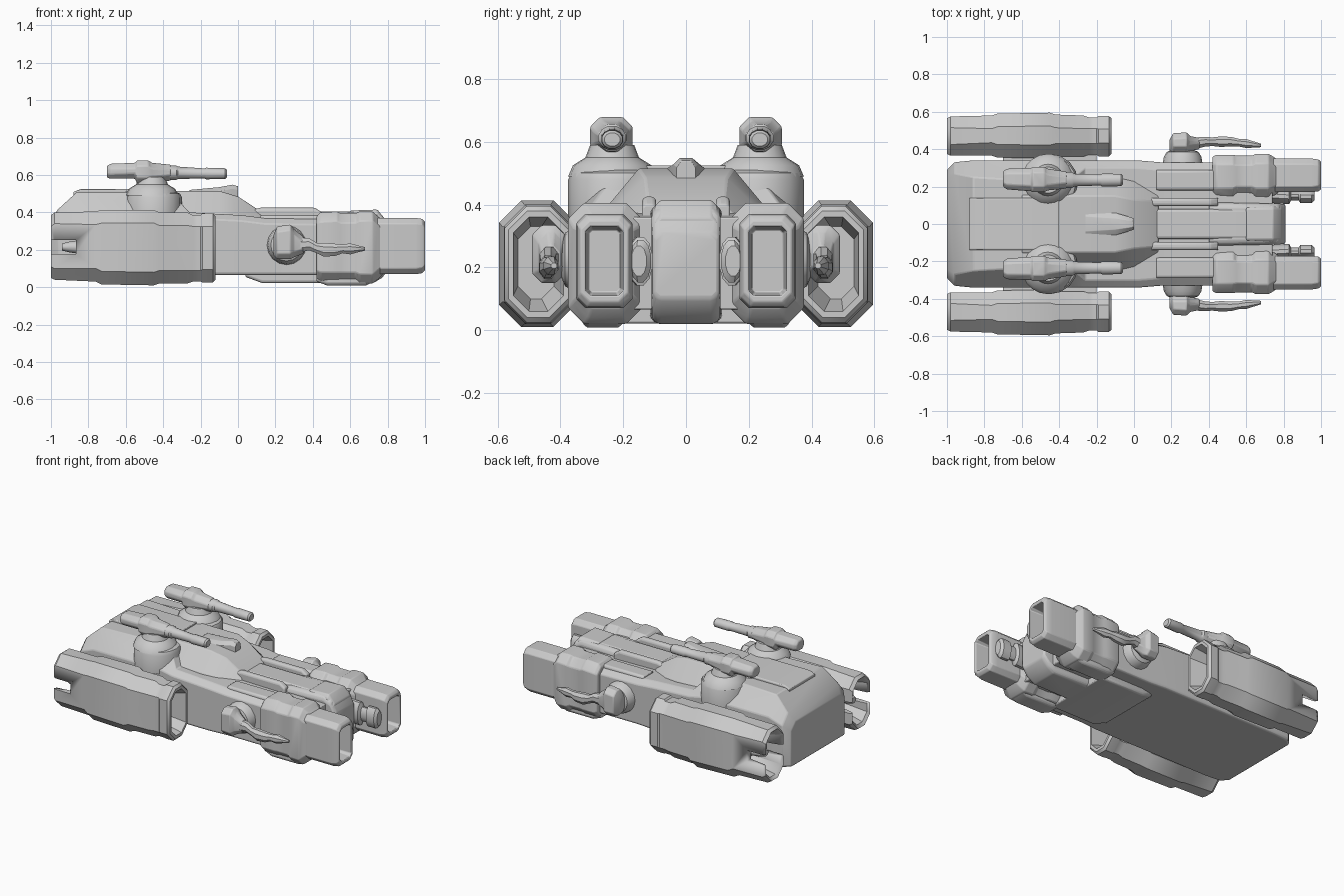
import bpy, bmesh, math
from mathutils import Vector, Matrix


def finish(name, bm, mirror=False, bevel=0.0, angle=35):
    bmesh.ops.recalc_face_normals(bm, faces=bm.faces)
    me = bpy.data.meshes.new(name)
    bm.to_mesh(me)
    bm.free()
    ob = bpy.data.objects.new(name, me)
    bpy.context.collection.objects.link(ob)
    if bevel:
        b = ob.modifiers.new("soft_edges", 'BEVEL')
        b.width, b.segments, b.limit_method = bevel, 2, 'ANGLE'
        b.angle_limit = math.radians(30)
    if mirror:
        m = ob.modifiers.new("mirror", 'MIRROR')
        m.use_axis = (False, True, False)
        m.use_mirror_merge = False
    bpy.ops.object.select_all(action='DESELECT')
    ob.select_set(True)
    bpy.context.view_layer.objects.active = ob
    bpy.ops.object.shade_smooth_by_angle(angle=math.radians(angle))
    return ob


def skin(bm, rings):
    vs = [[bm.verts.new(p) for p in r] for r in rings]
    n = len(vs[0])
    for a, b in zip(vs, vs[1:]):
        for i in range(n):
            bm.faces.new((a[i], a[(i + 1) % n], b[(i + 1) % n], b[i]))
    bm.faces.new(vs[0])
    bm.faces.new(vs[-1])


def loft(name, sections, mirror=False, bevel=0.006):
    # section: x, y0, y1, z0, z1, bottom chamfer, top chamfer width, top chamfer height
    rings = []
    for x, y0, y1, z0, z1, c, *t in sections:
        w, h = t if t else (c, c)
        rings.append([(x, y0 + c, z0), (x, y1 - c, z0), (x, y1, z0 + c), (x, y1, z1 - h),
                      (x, y1 - w, z1), (x, y0 + w, z1), (x, y0, z1 - h), (x, y0, z0 + c)])
    bm = bmesh.new()
    skin(bm, rings)
    return finish(name, bm, mirror, bevel)


def tube(name, pts, n=12, mirror=True):
    # pts: x, y, z, radius_y, radius_z along x
    bm = bmesh.new()
    skin(bm, [[(x, y + ry * math.cos(2 * math.pi * (i + .5) / n),
                z + rz * math.sin(2 * math.pi * (i + .5) / n)) for i in range(n)]
              for x, y, z, ry, rz in pts])
    return finish(name, bm, mirror)


def lathe(name, centre, profile, axis='Z', n=20):
    # profile: radius, height along axis
    rings = []
    for r, h in profile:
        ring = []
        for i in range(n):
            a, b = r * math.cos(2 * math.pi * i / n), r * math.sin(2 * math.pi * i / n)
            ring.append(Vector(centre) + Vector((a, b, h) if axis == 'Z' else (a, h, b)))
        rings.append(ring)
    bm = bmesh.new()
    skin(bm, rings)
    return finish(name, bm, True)


# Main hull with sloped stern
loft("main_hull", [
    (-1.0, -.29, .29, .065, .36, .01, .05, .05),
    (-.96, -.33, .33, .065, .42, .01, .06, .07),
    (-.86, -.34, .34, .065, .51, .01, .09, .12),
    (-.36, -.34, .34, .065, .51, .01, .12, .12),
    (-.26, -.34, .34, .065, .40, .01, .04, .03),
    (.02, -.34, .34, .065, .385, .01, .04, .03),
    (.14, -.33, .33, .065, .37, .01, .04, .03),
    (.74, -.33, .33, .065, .36, .01, .04, .03)], bevel=.008)

# Raised bridge deck and its canopy
loft("bridge_deck", [
    (-.6, -.25, .25, .3, .515, .01, .1, .12),
    (-.10, -.25, .25, .3, .515, .01, .1, .12),
    (.0, -.23, .23, .3, .485, .01, .1, .1),
    (.13, -.16, .16, .3, .40, .01, .04, .04)])
loft("canopy", [
    (-.26, -.06, .06, .46, .52, .005, .02, .01),
    (-.1, -.06, .06, .46, .535, .005, .03, .02),
    (-.03, -.04, .04, .46, .548, .005, .02, .02),
    (.0, -.03, .03, .46, .54, .005, .015, .02),
    (.0, -.025, .025, .45, .50, .005, .01, .01)])
loft("stern_spine", [
    (-.88, -.14, .14, .45, .51, .005), (-.84, -.14, .14, .45, .525, .005),
    (-.4, -.14, .14, .45, .525, .005)])

# Central nose, spine ribs and keel
loft("nose", [
    (.40, -.115, .115, .03, .39, .02), (.46, -.115, .115, .02, .40, .02),
    (.72, -.11, .11, .02, .405, .02), (.77, -.11, .11, .05, .385, .02),
    (.81, -.105, .105, .10, .31, .02)], bevel=.01)
loft("nose_cap", [
    (.60, -.09, .09, .3, .41, .01), (.745, -.1, .1, .3, .415, .02),
    (.79, -.1, .1, .3, .36, .02)])
loft("keel", [
    (.04, -.22, .22, .055, .1, .01), (.13, -.24, .24, .022, .1, .01),
    (.46, -.24, .24, .022, .1, .01)])
loft("spine_plate", [
    (.06, -.08, .08, .3, .40, .01), (.12, -.08, .08, .3, .405, .01),
    (.62, -.08, .08, .3, .405, .01)])
loft("spine_rib", [
    (.06, .095, .14, .3, .41, .01), (.12, .095, .14, .3, .425, .01),
    (.41, .095, .14, .3, .425, .01), (.45, .095, .14, .3, .40, .01)], mirror=True)
loft("deck_strip", [
    (.12, .18, .29, .3, .385, .01), (.44, .18, .29, .3, .385, .01)], mirror=True)

# Forward side modules with raised bands
loft("forward_module", [
    (.42, .15, .36, .05, .38, .04), (.44, .14, .37, .03, .40, .05),
    (.53, .14, .37, .03, .405, .05), (.55, .15, .365, .03, .395, .05),
    (.63, .15, .365, .03, .395, .05), (.65, .14, .375, .02, .405, .05),
    (.72, .14, .375, .02, .405, .05), (.745, .15, .36, .04, .38, .05),
    (.775, .17, .34, .07, .36, .04)], mirror=True)
loft("module_foot", [
    (.42, .2, .32, .03, .1, .01), (.48, .2, .33, .008, .1, .015),
    (.68, .2, .33, .008, .1, .015), (.73, .2, .32, .03, .1, .01)], mirror=True)

# Hollow forward prongs
loft("forward_prong", [
    (.70, .17, .35, .07, .37, .03), (.95, .17, .35, .07, .37, .03),
    (.985, .175, .345, .075, .365, .03), (1.0, .185, .335, .09, .35, .03),
    (1.0, .20, .32, .11, .33, .015), (.9, .21, .31, .12, .32, .01)], mirror=True, bevel=.004)
tube("prong_piston", [
    (.74, .15, .22, .04, .08), (.83, .145, .22, .04, .08), (.84, .15, .22, .025, .05),
    (.88, .15, .22, .025, .05), (.89, .145, .22, .035, .07), (.95, .145, .22, .035, .07),
    (.965, .15, .22, .025, .05)])

# Engine pods: hollow at both ends, notched at the stern
pod = loft("engine_pod", [
    (-.80, .43, .525, .12, .32, .03), (-.985, .39, .55, .07, .37, .05),
    (-1.0, .375, .565, .05, .385, .06), (-.98, .365, .575, .04, .40, .06),
    (-.76, .365, .58, .03, .405, .07), (-.73, .355, .59, .015, .413, .07),
    (-.45, .352, .595, .01, .413, .07), (-.42, .36, .585, .02, .40, .07),
    (-.27, .36, .58, .02, .40, .07), (-.24, .37, .57, .03, .385, .06),
    (-.20, .37, .57, .03, .385, .06), (-.19, .362, .578, .025, .395, .07),
    (-.135, .362, .578, .025, .395, .07), (-.12, .375, .565, .04, .38, .06),
    (-.12, .39, .55, .06, .36, .05), (-.24, .42, .535, .10, .33, .04)], bevel=0)
bm = bmesh.new()
for side in (-1, 1):
    bmesh.ops.create_cube(bm, size=1, matrix=Matrix.Translation((-.98, side * .47, .215))
                          @ Matrix.Diagonal((.23, .4, .075, 1)))
cutter = finish("pod_notch_cutter", bm)
cutter.hide_render = True
cutter.hide_set(True)
mir = pod.modifiers.new("mirror", 'MIRROR')
mir.use_axis = (False, True, False)
cut = pod.modifiers.new("notch", 'BOOLEAN')
cut.object, cut.operation, cut.solver = cutter, 'DIFFERENCE', 'EXACT'
tube("pod_nozzle", [(-.80, .475, .215, .045, .045), (-.90, .475, .215, .04, .03),
                    (-.94, .475, .215, .025, .02)])
loft("pod_mount", [(-.7, .3, .4, .12, .32, .03), (-.2, .3, .4, .12, .32, .03)], mirror=True)

# Top turrets
lathe("turret_drum", (-.45, .225, 0), [(.15, .36), (.15, .48), (.14, .50), (.12, .51)], n=16)
lathe("turret_neck", (-.46, .235, 0), [(.14, .49), (.125, .525), (.085, .55), (.07, .59)])
loft("turret_gun_body", [
    (-.70, .20, .28, .585, .65, .02), (-.68, .185, .295, .58, .66, .025),
    (-.55, .175, .30, .58, .665, .03), (-.54, .17, .305, .555, .678, .03),
    (-.48, .17, .305, .555, .678, .03), (-.46, .18, .295, .56, .665, .03),
    (-.36, .19, .28, .57, .655, .03)], mirror=True)
tube("turret_barrel", [
    (-.40, .235, .612, .045, .04), (-.33, .235, .612, .045, .04), (-.32, .235, .612, .035, .034),
    (-.18, .235, .608, .03, .028), (-.17, .235, .608, .036, .032), (-.07, .235, .607, .034, .03),
    (-.06, .235, .607, .025, .022)])

# Side guns
lathe("side_gun_base", (.26, 0, .225), [(.11, .30), (.10, .36), (.085, .385), (.05, .40)], 'Y', 16)
loft("side_gun_body", [
    (.19, .39, .45, .17, .28, .02), (.21, .385, .485, .15, .325, .03),
    (.28, .385, .49, .15, .335, .03), (.30, .39, .47, .16, .31, .03),
    (.35, .40, .46, .18, .27, .025)], mirror=True)
tube("side_gun_barrel", [
    (.32, .43, .225, .035, .045), (.38, .44, .23, .028, .035), (.42, .44, .21, .025, .03),
    (.46, .44, .20, .03, .04), (.52, .44, .20, .028, .035), (.56, .435, .205, .022, .025),
    (.60, .43, .205, .026, .032), (.64, .425, .205, .018, .02), (.68, .42, .205, .01, .01)], n=8)
